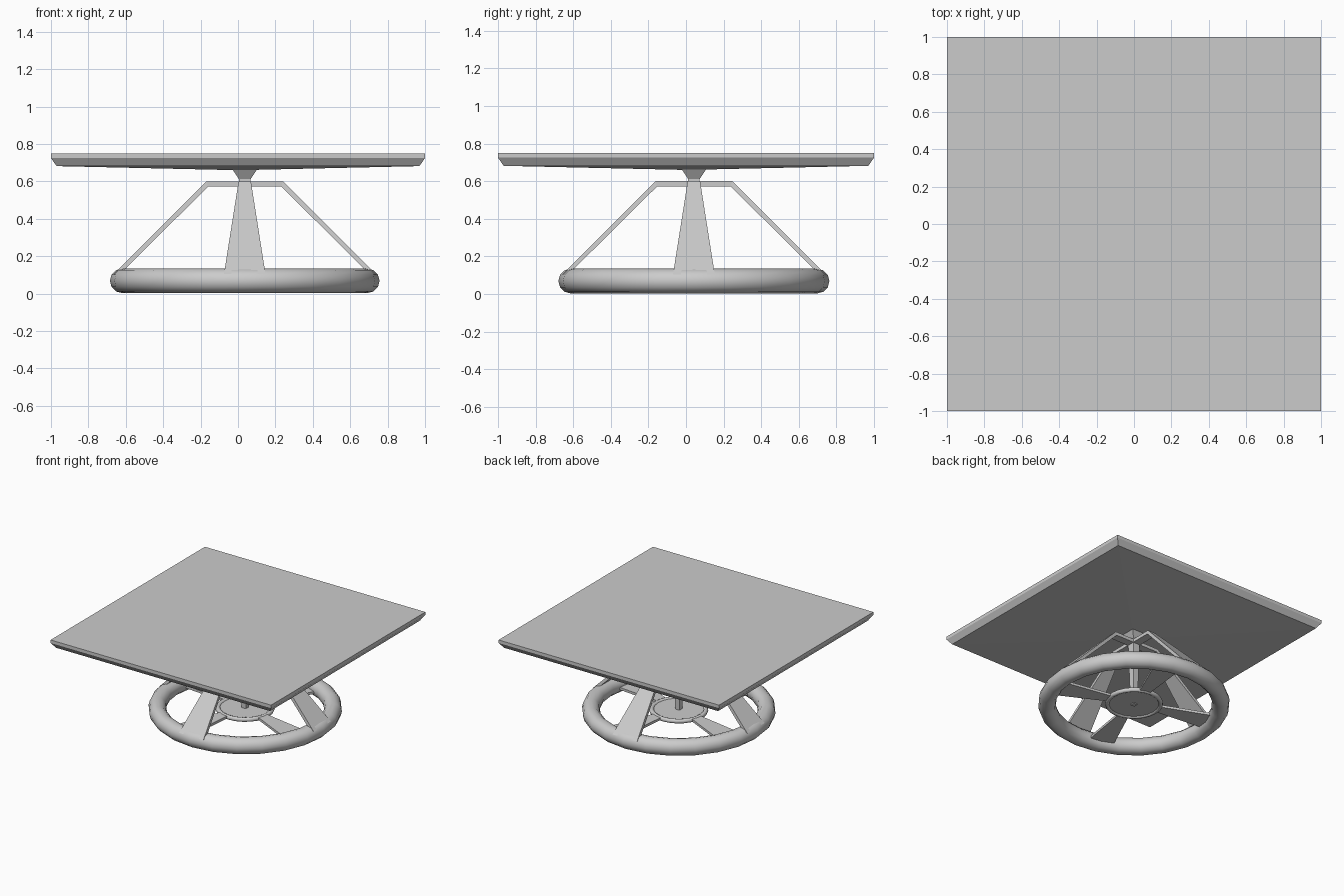
import bpy, bmesh, math
from mathutils import Matrix

if "Cube" in bpy.data.objects:
    bpy.data.objects.remove(bpy.data.objects["Cube"])

CX, CY = 0.036, 0.042  # the base sits slightly off the tabletop centre


def mesh_object(name, bm):
    bmesh.ops.recalc_face_normals(bm, faces=bm.faces[:])
    mesh = bpy.data.meshes.new(name)
    bm.to_mesh(mesh)
    bm.free()
    obj = bpy.data.objects.new(name, mesh)
    bpy.context.collection.objects.link(obj)
    return obj


def loft(name, sections, angle=0.0, apex=None):
    """Skin equal-sized cross-sections; cap the start and cap or fan the end."""
    bm = bmesh.new()
    rings = [[bm.verts.new(p) for p in s] for s in sections]
    n = len(rings[0])
    for a, b in zip(rings, rings[1:]):
        for i in range(n):
            j = (i + 1) % n
            bm.faces.new((a[i], a[j], b[j], b[i]))
    bm.faces.new(rings[0])
    if apex:
        tip = bm.verts.new(apex)
        for i in range(n):
            bm.faces.new((rings[-1][i], rings[-1][(i + 1) % n], tip))
    else:
        bm.faces.new(rings[-1])
    bmesh.ops.rotate(bm, verts=bm.verts[:], cent=(0, 0, 0),
                     matrix=Matrix.Rotation(angle, 3, 'Z'))
    return mesh_object(name, bm)


def square(h, z):
    return [(-h, -h, z), (h, -h, z), (h, h, z), (-h, h, z)]


def bar_section(r_top, z_top, r_bot, z_bot, w):
    return [(r_top, -w, z_top), (r_top, w, z_top), (r_bot, w, z_bot), (r_bot, -w, z_bot)]


def ring(name, major, minor, z, seg, sides):
    bpy.ops.mesh.primitive_torus_add(major_radius=major, minor_radius=minor,
                                     major_segments=seg, minor_segments=sides,
                                     location=(CX, CY, z))
    obj = bpy.context.object
    obj.name = name
    bpy.ops.object.shade_smooth_by_angle(angle=math.radians(50))


# Square top with undercut edge and a shallow pyramid underside
loft("tabletop", [square(1.0, 0.75), square(1.0, 0.725), square(0.97, 0.682)],
     apex=(0, 0, 0.66))

# Round foot ring
ring("foot_ring", 0.655, 0.066, 0.069, 24, 12)

# Central dish with its rim
ring("dish_rim", 0.202, 0.018, 0.07, 24, 8)
bpy.ops.mesh.primitive_cylinder_add(vertices=24, radius=0.202, depth=0.014,
                                    location=(CX, CY, 0.07))
bpy.context.object.name = "dish"

# Square post flaring under the top
post = loft("post", [square(0.018, 0.055), square(0.031, 0.58),
                     square(0.031, 0.612), square(0.068, 0.668)])
post.location = (CX, CY, 0)

for k in range(4):
    a = k * math.pi / 2
    # Bent strap leg: flat at the post, widening down to the ring
    leg = loft(f"leg_{k + 1}", [
        bar_section(0.0, 0.6, 0.0, 0.573, 0.033),
        bar_section(0.205, 0.6, 0.195, 0.573, 0.033),
        bar_section(0.70, 0.105, 0.667, 0.105, 0.111)], a)
    leg.location = (CX, CY, 0)
    # Wedge spoke joining dish and ring
    spoke = loft(f"spoke_{k + 1}", [
        bar_section(0.19, 0.082, 0.19, 0.062, 0.04),
        bar_section(0.64, 0.07, 0.64, 0.05, 0.105)], a - math.radians(16))
    spoke.location = (CX, CY, 0)
